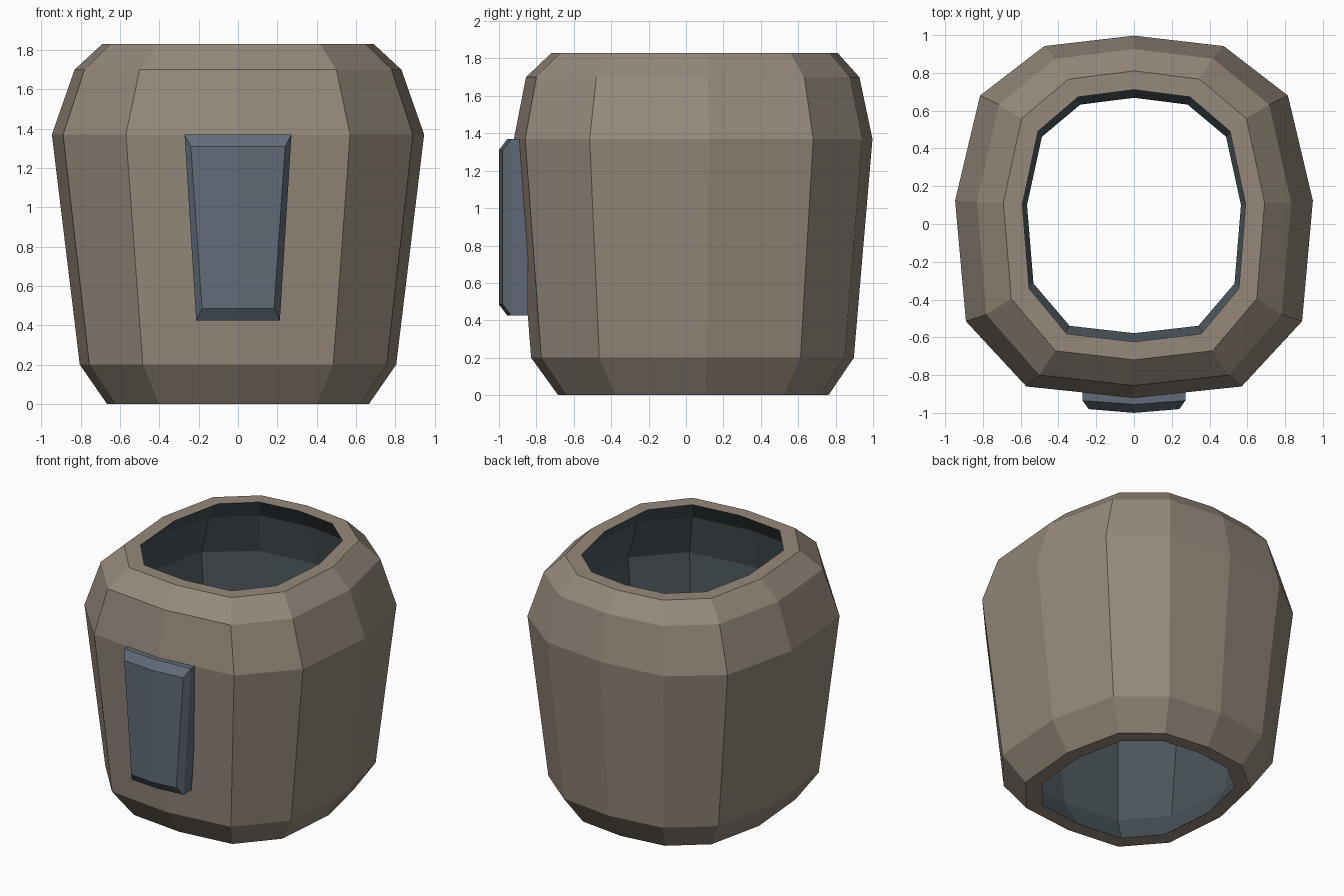
import bpy
import bmesh

if "Cube" in bpy.data.objects:
    bpy.data.objects.remove(bpy.data.objects["Cube"], do_unlink=True)


def make_material(name, rgb):
    mat = bpy.data.materials.new(name)
    mat.use_nodes = True
    color = (*rgb, 1)
    mat.diffuse_color = color
    mat.node_tree.nodes["Principled BSDF"].inputs["Base Color"].default_value = color
    return mat


taupe = make_material("taupe shell", (0.30, 0.25, 0.20))
slate = make_material("slate blue panel", (0.12, 0.15, 0.19))
lining = make_material("dark blue grey lining", (0.069, 0.089, 0.102))


def finish(bm, name, materials):
    bmesh.ops.recalc_face_normals(bm, faces=bm.faces)
    mesh = bpy.data.meshes.new(name)
    bm.to_mesh(mesh)
    bm.free()
    for mat in materials:
        mesh.materials.append(mat)
    obj = bpy.data.objects.new(name, mesh)
    bpy.context.collection.objects.link(obj)
    return obj


def bridge(bm, a, b, material=0):
    n = len(a)
    for i in range(n):
        face = bm.faces.new((a[i], a[(i + 1) % n], b[(i + 1) % n], b[i]))
        face.material_index = material


# Twelve-sided outline at the widest level, mirrored across x
half = [(0, -0.92), (0.57, -0.86), (0.89, -0.515), (0.947, 0.124),
        (0.815, 0.68), (0.475, 0.942), (0, 0.997)]
outline = half + [(-x, y) for x, y in half[-2:0:-1]]

# Shell levels: height, x scale, y scale, y shift
outer_levels = [(0, 0.704, 0.754, 0.01), (0.2, 0.85, 0.9, 0), (1.37, 1, 1, 0),
                (1.7, 0.878, 0.93, 0), (1.83, 0.73, 0.798, 0.015)]
inner_levels = [(1.83, 0.624, 0.696, 0.017), (1.67, 0.775, 0.825, 0.005),
                (1.37, 0.89, 0.895, 0.003), (0.23, 0.745, 0.79, 0.005),
                (0, 0.598, 0.65, 0.02)]

# Hollow shell, open at both ends
bm = bmesh.new()
rings = [[bm.verts.new((x * sx, y * sy + dy, z)) for x, y in outline]
         for z, sx, sy, dy in outer_levels + inner_levels]
first_inner = len(outer_levels)
for i, ring in enumerate(rings):
    following = (i + 1) % len(rings)
    inside = i >= first_inner and following != 0
    bridge(bm, ring, rings[following], 1 if inside else 0)
finish(bm, "shell", [taupe, lining])


# Raised tapered front panel with a bevelled border and slight centre crease
def panel_ring(bm, top, bottom, z_top, z_bottom, y_side, y_mid):
    points = [(-bottom, y_side, z_bottom), (0, y_mid, z_bottom), (bottom, y_side, z_bottom),
              (top, y_side, z_top), (0, y_mid, z_top), (-top, y_side, z_top)]
    return [bm.verts.new(p) for p in points]


bm = bmesh.new()
back = panel_ring(bm, 0.272, 0.213, 1.37, 0.425, -0.845, -0.865)
rim = panel_ring(bm, 0.272, 0.213, 1.37, 0.425, -0.935, -0.955)
front = panel_ring(bm, 0.24, 0.183, 1.31, 0.485, -0.98, -1.0)
bridge(bm, back, rim)
bridge(bm, rim, front)
for ring in (back, front):
    bm.faces.new((ring[0], ring[1], ring[4], ring[5]))
    bm.faces.new((ring[1], ring[2], ring[3], ring[4]))
finish(bm, "front_panel", [slate])
